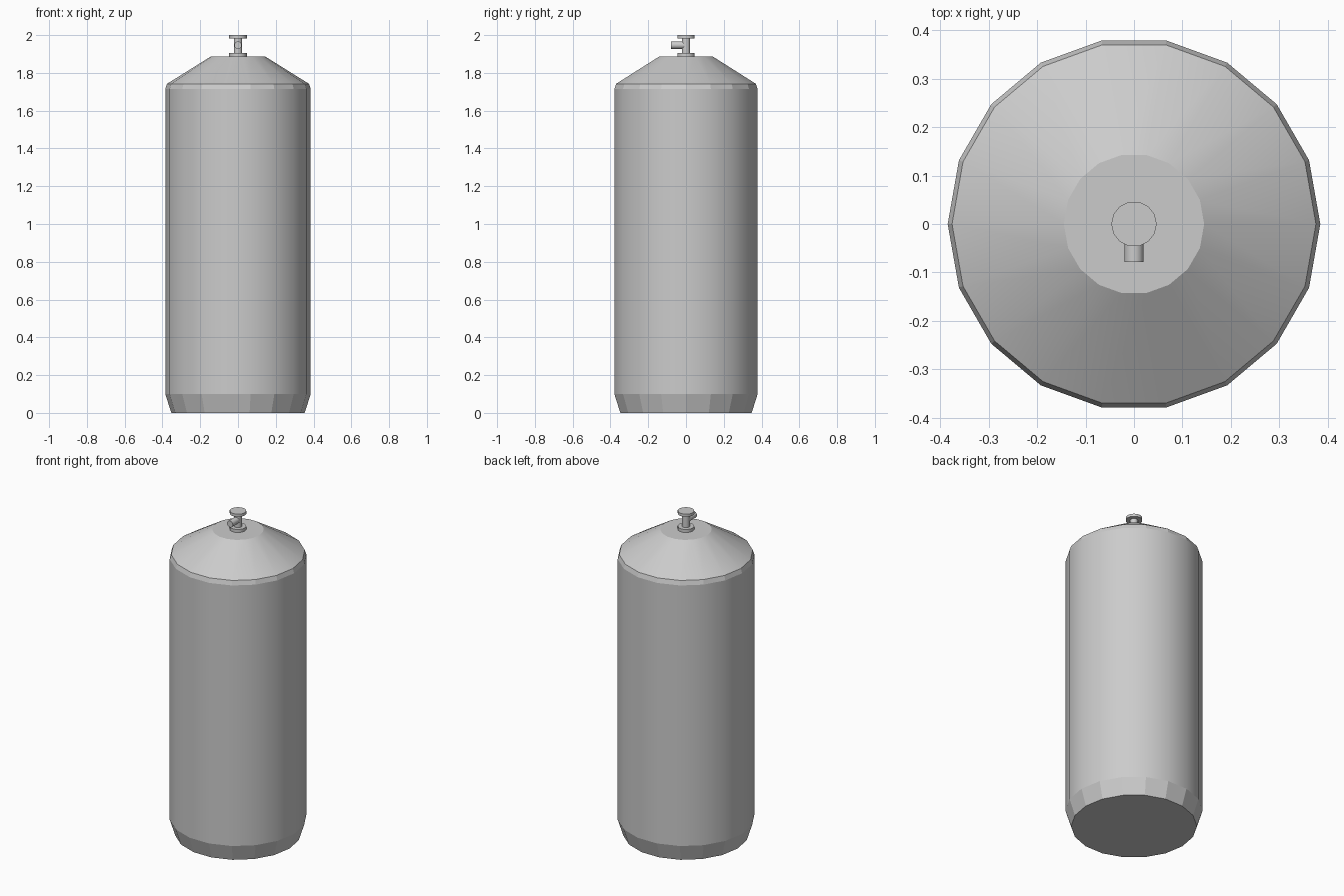
import bpy
import bmesh
from math import cos, sin, pi, radians
from mathutils import Matrix

cube = bpy.data.objects.get("Cube")
if cube:
    bpy.data.objects.remove(cube)

grey = bpy.data.materials.new("grey metal")
grey.use_nodes = True
grey.diffuse_color = (0.6, 0.6, 0.6, 1)
grey.node_tree.nodes["Principled BSDF"].inputs["Base Color"].default_value = grey.diffuse_color


def lathe(name, profile, sides, smooth_bands, matrix=Matrix()):
    """Spin a (radius, height) profile into a capped solid; listed bands are smooth."""
    bm = bmesh.new()
    rings = []
    for r, z in profile:
        angles = [2 * pi * i / sides for i in range(sides)]
        rings.append([bm.verts.new((r * cos(a), r * sin(a), z)) for a in angles])
    for band, (low, high) in enumerate(zip(rings, rings[1:])):
        for i in range(sides):
            j = (i + 1) % sides
            face = bm.faces.new((low[i], low[j], high[j], high[i]))
            face.smooth = band in smooth_bands
    bm.faces.new(rings[0][::-1])
    bm.faces.new(rings[-1])
    bm.transform(matrix)
    mesh = bpy.data.meshes.new(name)
    bm.to_mesh(mesh)
    bm.free()
    mesh.materials.append(grey)
    obj = bpy.data.objects.new(name, mesh)
    bpy.context.collection.objects.link(obj)
    return obj


# Tank: faceted foot chamfer, smooth wall, faceted shoulder, smooth cone
lathe("tank_body",
      [(0.353, 0), (0.385, 0.1), (0.385, 1.715), (0.376, 1.742), (0.145, 1.886)],
      18, {1, 3})

# Valve: collar, stem and hand wheel
lathe("valve_collar", [(0.047, 1.88), (0.047, 1.905)], 14, {0})
lathe("valve_stem", [(0.022, 1.9), (0.022, 1.99)], 14, {0})
lathe("valve_wheel", [(0.047, 1.983), (0.047, 2)], 14, {0})

# Outlet pointing to the front
lathe("valve_outlet", [(0.02, 0), (0.02, 0.079)], 14, {0},
      Matrix.Translation((0, 0, 1.947)) @ Matrix.Rotation(radians(90), 4, "X"))
